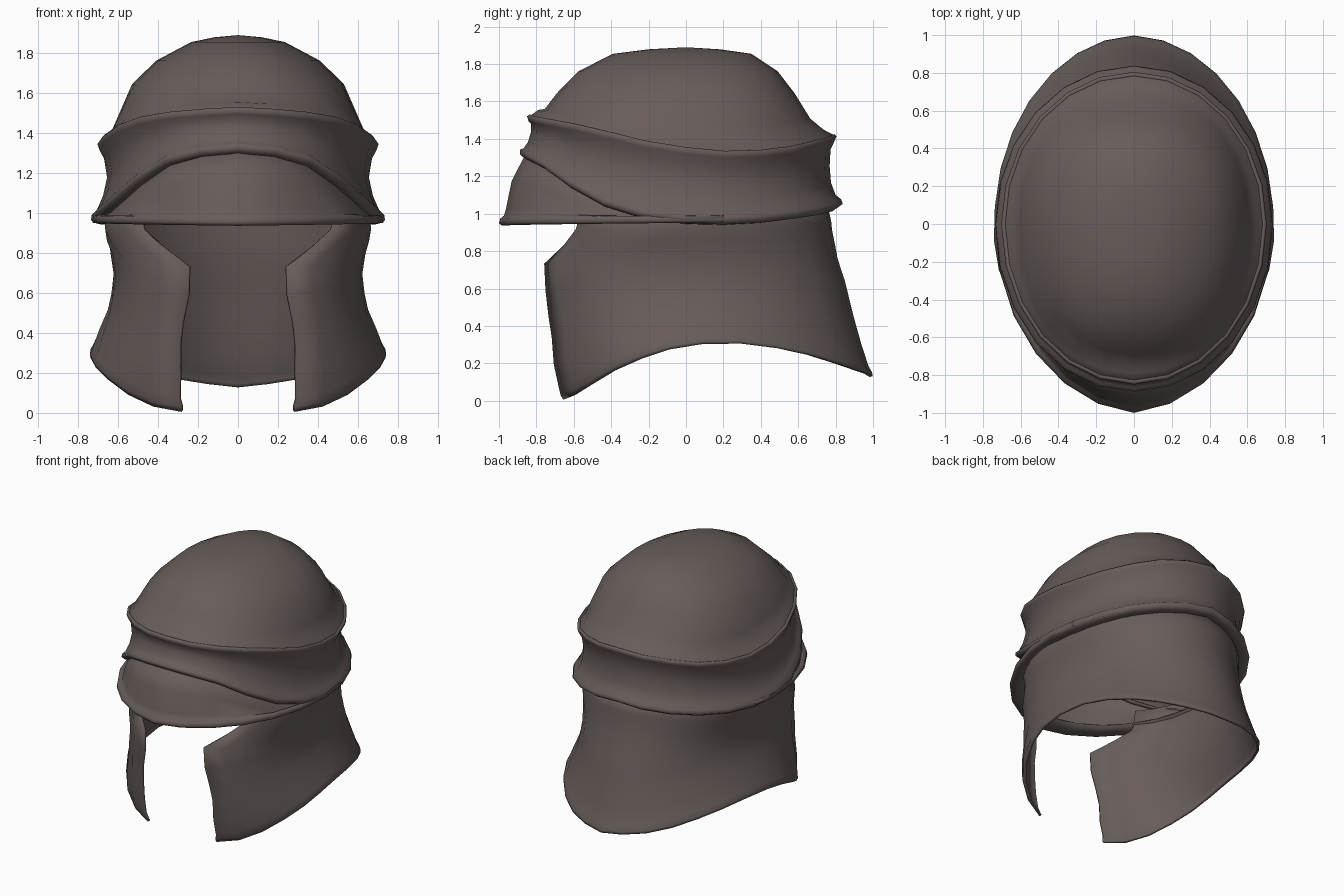
import bpy, math

metal = bpy.data.materials.new("dark_bronze_grey")
metal.diffuse_color = (0.135, 0.11, 0.103, 1)

# Heights every 15 degrees, running from the front (0) to the back (180)
UPPER_RIM = [1.52, 1.51, 1.495, 1.47, 1.43, 1.38, 1.345, 1.325, 1.33, 1.35, 1.38, 1.40, 1.415]
LOWER_RIM = [1.325, 1.31, 1.265, 1.165, 1.065, 1.0, 0.975, 0.97, 0.98, 1.0, 1.02, 1.04, 1.06]
HEM = [0.0, 0.0, 0.01, 0.08, 0.17, 0.245, 0.30, 0.31, 0.28, 0.235, 0.18, 0.15, 0.13]


def at(curve, deg):
    """Linear lookup on a front-to-back height curve, mirrored left to right."""
    d = abs(deg) % 360
    d = min(d, 360 - d) / 15
    i = min(int(d), 11)
    return curve[i] + (curve[i + 1] - curve[i]) * (d - i)


def oval(deg, half_width, front, back, z, pinch=0.0, swell=0.0):
    """Point on an egg-shaped ring; pinch points its ends, swell widens it."""
    t = math.radians(deg)
    c = math.cos(t)
    k = (1 - pinch * abs(math.sin(2 * t))) * (1 + swell)
    return (half_width * math.sin(t) * (1 + swell), (c * front if c > 0 else -c * back) * k, z)


def loft(name, rows, closed, thickness, tip=None):
    """Skin rows of points, listed top to bottom, and give them thickness."""
    n = len(rows[0])
    verts = [p for r in rows for p in r]
    faces = []
    for j in range(len(rows) - 1):
        for i in range(n if closed else n - 1):
            k = (i + 1) % n
            faces.append((j * n + i, (j + 1) * n + i, (j + 1) * n + k, j * n + k))
    if tip:
        verts.append(tip)
        faces += [(len(verts) - 1, i, (i + 1) % n) for i in range(n)]
    mesh = bpy.data.meshes.new(name)
    mesh.from_pydata(verts, [], faces)
    mesh.materials.append(metal)
    ob = bpy.data.objects.new(name, mesh)
    bpy.context.collection.objects.link(ob)
    bpy.ops.object.select_all(action='DESELECT')
    ob.select_set(True)
    bpy.context.view_layer.objects.active = ob
    bpy.ops.object.shade_smooth_by_angle(angle=math.radians(75))
    solid = ob.modifiers.new("thickness", 'SOLIDIFY')
    solid.thickness = thickness
    solid.offset = -1
    return ob


ring = [i * 15 for i in range(24)]


def crown_row(a, front, back, weight, mix, offset, swell=0.0):
    """Ring whose height follows a mix of the two rims, swollen on the diagonals."""
    pts = []
    for d in ring:
        lo, up = at(LOWER_RIM, d), at(UPPER_RIM, d)
        s = swell * math.sin(math.radians(2 * d)) ** 2
        pts.append(oval(d, a, front, back, weight * (lo + mix * (up - lo)) + offset, 0, s))
    return pts


# Domed skull cap running out flush into the upper rim
dome = [
    (0.12, -0.20, 0.18, 0, 0, 1.879),
    (0.235, -0.39, 0.35, 0, 0, 1.855),
    (0.41, -0.575, 0.49, 0, 0, 1.762, 0.03),
    (0.53, -0.69, 0.58, 0, 0, 1.645, 0.045),
    (0.605, -0.755, 0.665, 0.5, 1, 0.80, 0.045),
    (0.645, -0.79, 0.735, 1, 1, 0.035, 0.025),
    (0.68, -0.825, 0.782, 1, 1, 0.010, 0.005),
    (0.69, -0.838, 0.792, 1, 1, -0.006),
]
loft("skull_cap", [crown_row(*r) for r in dome], True, 0.01, (0, 0, 1.89))

# Brow band with a flared ridge at its upper and lower edges
band = [
    (0.676, -0.82, 0.778, 1, 1, 0.006),
    (0.692, -0.838, 0.794, 1, 1, 0.011),
    (0.703, -0.85, 0.805, 1, 1, 0.0),
    (0.695, -0.842, 0.795, 1, 1, -0.025),
    (0.67, -0.828, 0.773, 1, 0.8, 0),
    (0.655, -0.83, 0.768, 1, 0.55, 0),
    (0.675, -0.845, 0.775, 1, 0.3, 0),
    (0.705, -0.868, 0.80, 1, 0.1, 0.005),
    (0.73, -0.888, 0.83, 1, 0, 0.017),
    (0.735, -0.888, 0.838, 1, 0, -0.008),
    (0.71, -0.865, 0.81, 1, 0, -0.027),
    (0.66, -0.83, 0.775, 1, 0, -0.03),
    (0.64, -0.81, 0.755, 1, 0, -0.02),
]
loft("brow_band", [crown_row(*r) for r in band], True, 0.01)

# Front peak, filling the arch below the band and closed underneath
peak = [
    (0.68, -0.855, 1, 0), (0.69, -0.932, 0.6, 0), (0.70, -0.963, 0.2, 0),
    (0.715, -0.973, 0.04, 0.025), (0.732, -0.993, 0, 0.024), (0.735, -1.0, 0, 0.0),
    (0.725, -0.985, 0, -0.014), (0.69, -0.94, 0, -0.01), (0.64, -0.84, 0, 0.0),
]
rows = []
for a, front, g, c in peak:
    row = []
    for d in range(-105, 106, 15):
        base = 0.95 + 0.015 * min(1, abs(d) / 90)
        row.append(oval(d, a, front, 0.8, base + g * (at(LOWER_RIM, d) - base) + c, 0.03))
    rows.append(row)
loft("peak", rows, False, 0.01)

# Neck and cheek guard: (drop, half width, front, back, face opening angle, cheek swell)
guard = [
    (-0.13, 0.65, -0.83, 0.755, 48, 0.0), (0.0, 0.66, -0.85, 0.778, 47, 0.035),
    (0.04, 0.66, -0.85, 0.78, 46, 0.045),
    (0.13, 0.645, -0.80, 0.795, 35, 0.06), (0.23, 0.63, -0.825, 0.81, 23, 0.06),
    (0.38, 0.615, -0.825, 0.85, 24, 0.06), (0.53, 0.627, -0.825, 0.88, 26.5, 0.06),
    (0.65, 0.645, -0.81, 0.905, 27, 0.055), (0.80, 0.69, -0.785, 0.94, 25, 0.045),
    (0.93, 0.724, -0.75, 0.975, 24, 0.035), (0.975, 0.74, -0.73, 0.995, 22.5, 0.03),
    (1.0, 0.737, -0.715, 0.998, 22.5, 0.025),
]
rows = []
for v, a, front, back, start, swell in guard:
    row = []
    for i in range(27):
        d = start + (360 - 2 * start) * i / 26
        f = (min(d, 360 - d) - start) / (90 - start)
        s = swell * math.sin(math.pi * f) if 0 < f < 1 else 0
        row.append(oval(d, a, front, back, 0.95 + (at(HEM, d) - 0.95) * v, 0.01 * max(v, 0), s))
    rows.append(row)
loft("neck_and_cheek_guard", rows, False, 0.018)
